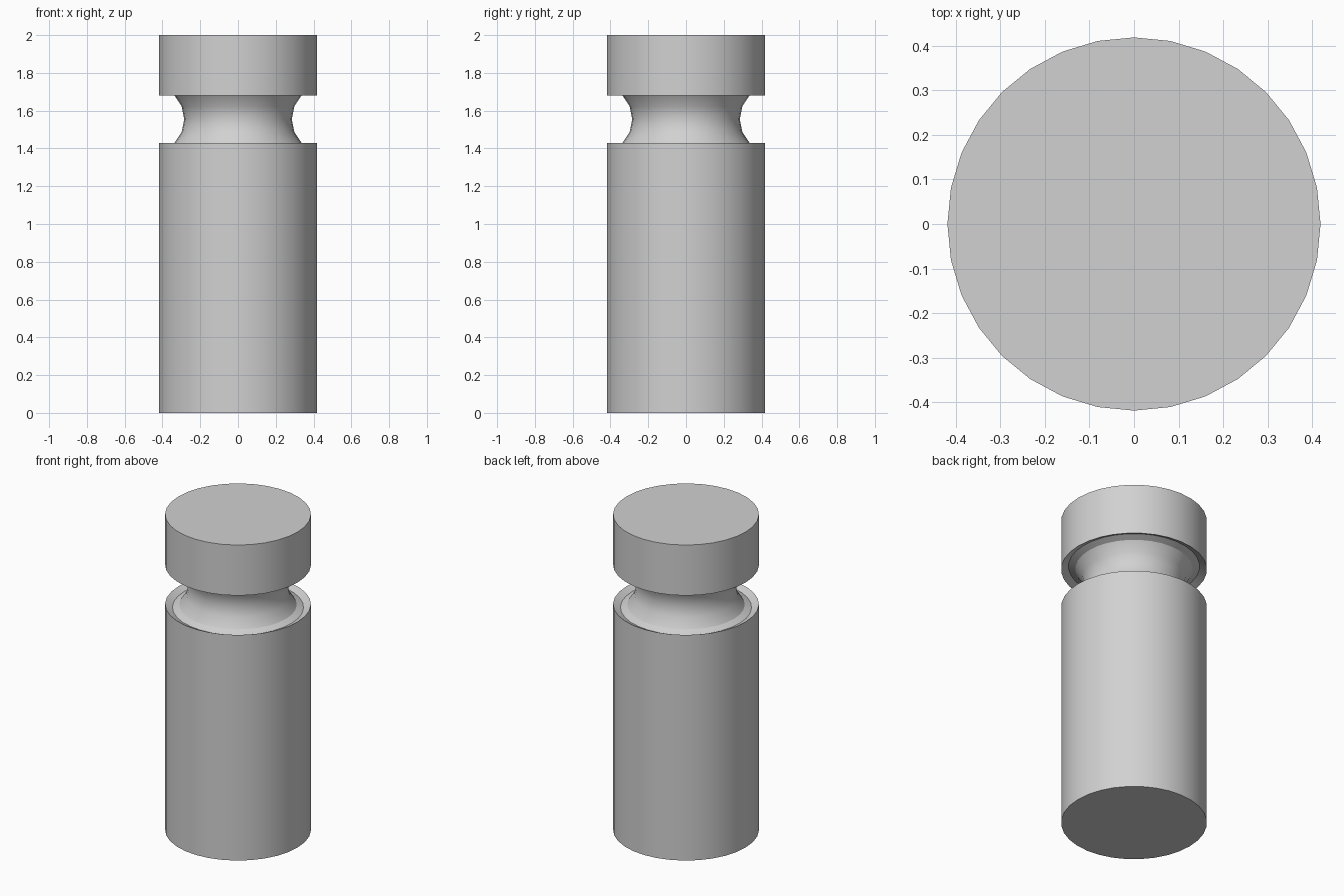
import bpy
import bmesh
from math import sin, cos, radians, tau
from mathutils import Vector

cube = bpy.data.objects.get("Cube")
if cube:
    bpy.data.objects.remove(cube, do_unlink=True)

RADIUS, HEIGHT, SIDES = 0.419, 2.0, 32
GROOVE_Z, GROOVE_HALF = 1.555, 0.125    # middle and half height of the groove
ARC_R, ARC_CENTRE = 0.18, 0.465         # hollow arc of the neck

grey = bpy.data.materials.new("plain_grey")
grey.use_nodes = True
colour = (0.64, 0.64, 0.64, 1)
grey.diffuse_color = colour
grey.node_tree.nodes["Principled BSDF"].inputs["Base Color"].default_value = colour

# Profile: base, wall, dished lip, hollow neck, undercut lip, cap
lip_r, lip_dip = 0.377, 0.145
profile = [(0, 0), (RADIUS, 0), (RADIUS, GROOVE_Z - GROOVE_HALF),
           (lip_r, GROOVE_Z - lip_dip)]
for step in range(-2, 3):
    a = radians(22.5 * step)
    profile.append((ARC_CENTRE - ARC_R * cos(a), GROOVE_Z + ARC_R * sin(a)))
profile += [(lip_r, GROOVE_Z + lip_dip), (RADIUS, GROOVE_Z + GROOVE_HALF),
            (RADIUS, HEIGHT), (0, HEIGHT)]

# Turn the profile about the vertical axis
bm = bmesh.new()
verts = [bm.verts.new((r, 0, z)) for r, z in profile]
edges = [bm.edges.new(pair) for pair in zip(verts, verts[1:])]
bmesh.ops.spin(bm, geom=verts + edges, cent=Vector(), axis=Vector((0, 0, 1)),
               angle=tau, steps=SIDES, use_duplicate=False)
bmesh.ops.remove_doubles(bm, verts=bm.verts[:], dist=0.0005)
bmesh.ops.recalc_face_normals(bm, faces=bm.faces[:])

mesh = bpy.data.meshes.new("grooved_pin")
bm.to_mesh(mesh)
bm.free()
mesh.materials.append(grey)
pin = bpy.data.objects.new("grooved_pin", mesh)
bpy.context.collection.objects.link(pin)

# Smooth round walls, crisp rims
bpy.ops.object.select_all(action="DESELECT")
pin.select_set(True)
bpy.context.view_layer.objects.active = pin
bpy.ops.object.shade_smooth_by_angle(angle=radians(30))
